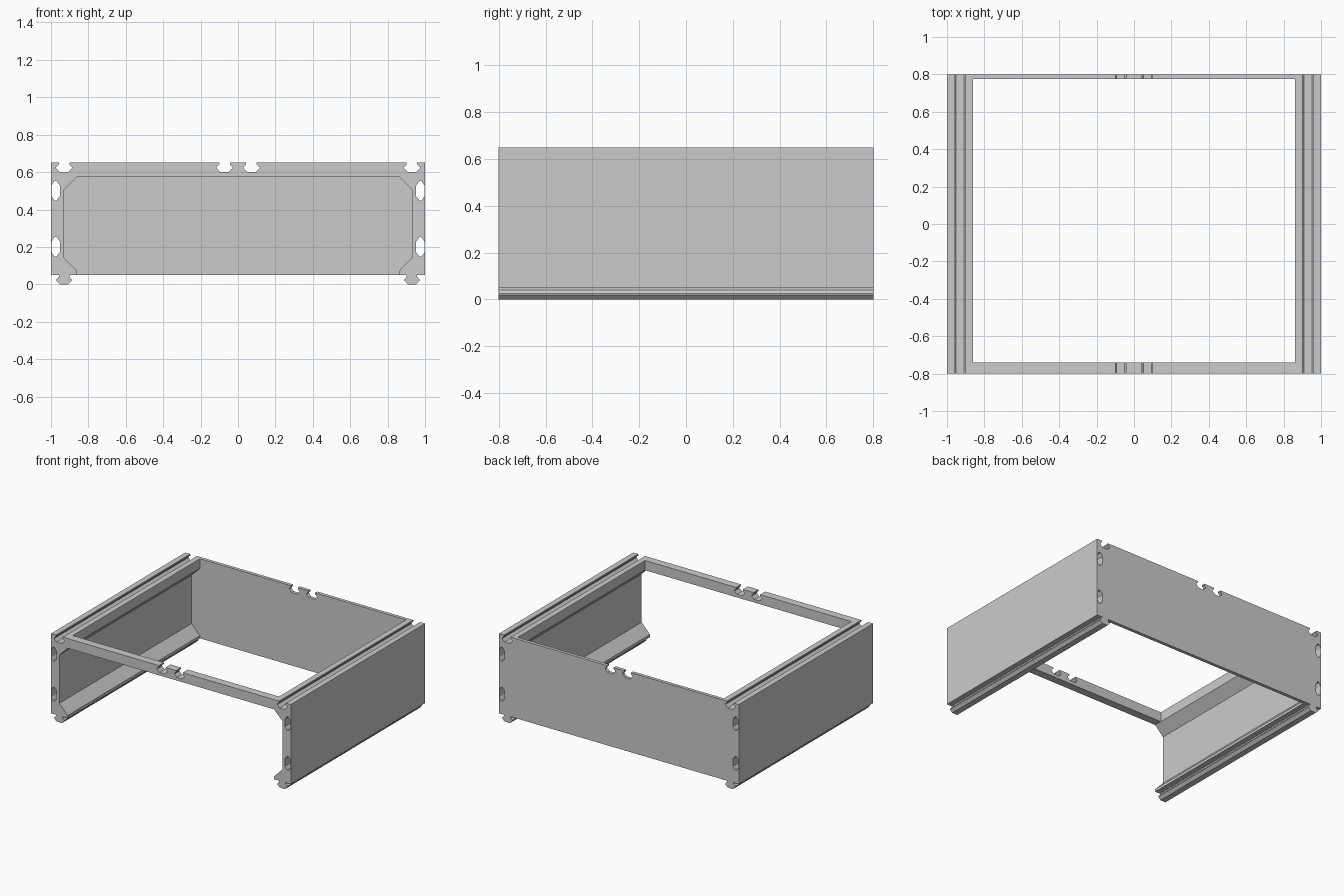
import bpy, bmesh, math
from mathutils import Matrix

if "Cube" in bpy.data.objects:
    bpy.data.objects.remove(bpy.data.objects["Cube"])

grey = bpy.data.materials.new("light_grey")
grey.diffuse_color = (0.6, 0.6, 0.6, 1)
grey.use_nodes = True
grey.node_tree.nodes["Principled BSDF"].inputs["Base Color"].default_value = grey.diffuse_color

TOP, BASE, DEPTH = 0.65, 0.05, 0.8
# Half profile shared by the dovetail grooves and rails: (half width, distance in)
DOVETAIL = [(0.028, 0), (0.028, 0.01), (0.042, 0.024), (0.042, 0.03), (0.022, 0.05)]
# Inner face of a side wall, bottom to top
INNER = [(0.86, BASE), (0.86, 0.07), (0.93, 0.143), (0.93, 0.507), (0.86, 0.577), (0.86, TOP)]


def dovetail(x, z):
    """Dovetail cut downward from height z, points running left to right."""
    left = [(x - w, z - d) for w, d in DOVETAIL]
    return left + [(x + w, z - d) for w, d in reversed(DOVETAIL)]


def extrude_profile(name, loops, y0, y1):
    """Extrude an x/z outline, with optional holes, from y0 to y1."""
    curve = bpy.data.curves.new(name + "_curve", "CURVE")
    curve.dimensions = "2D"
    curve.fill_mode = "BOTH"
    curve.extrude = (y1 - y0) / 2
    for loop in loops:
        spline = curve.splines.new("POLY")
        spline.points.add(len(loop) - 1)
        for point, (x, z) in zip(spline.points, loop):
            point.co = (x, z, 0, 1)
        spline.use_cyclic_u = True
    temp = bpy.data.objects.new(name + "_temp", curve)
    mesh = bpy.data.meshes.new_from_object(temp)
    bpy.data.objects.remove(temp)
    bpy.data.curves.remove(curve)
    mesh.name = name
    mesh.transform(Matrix.Translation((0, (y0 + y1) / 2, 0)) @ Matrix.Rotation(math.pi / 2, 4, "X"))
    bm = bmesh.new()
    bm.from_mesh(mesh)
    bmesh.ops.remove_doubles(bm, verts=bm.verts, dist=1e-5)
    bmesh.ops.recalc_face_normals(bm, faces=bm.faces)
    for face in bm.faces:
        face.smooth = False
        face.material_index = 0
    bm.to_mesh(mesh)
    bm.free()
    mesh.materials.clear()
    mesh.materials.append(grey)
    obj = bpy.data.objects.new(name, mesh)
    bpy.context.collection.objects.link(obj)
    return obj


# Side walls: groove on top, rail below, two long channels inside
outline = INNER + dovetail(0.93, TOP) + [(1, TOP), (1, BASE)] + dovetail(0.93, BASE)[::-1]
channels = []
for zc in (0.2, 0.5):
    half = [(0.997, 0.028), (0.982, 0.052), (0.97, 0.052), (0.952, 0.028)]
    channels.append([(x, zc + h) for x, h in half] + [(x, zc - h) for x, h in reversed(half)])
for side, sign in (("left", -1), ("right", 1)):
    loops = [[(sign * x, z) for x, z in loop] for loop in [outline] + channels]
    extrude_profile("side_wall_" + side, loops, -DEPTH, DEPTH)

# Two grooves in the middle of the top edge, front and back
notches = dovetail(-0.072, TOP) + dovetail(0.072, TOP)

# Back panel fills the whole opening between the side walls
panel = [(-x, z) for x, z in INNER] + notches + INNER[::-1]
extrude_profile("back_panel", [panel], 0.775, DEPTH)

# Front bar joins the side walls along the top only
bar = [(-x, z) for x, z in INNER[4:]] + notches + INNER[:3:-1]
extrude_profile("front_bar", [bar], -DEPTH, -0.74)
